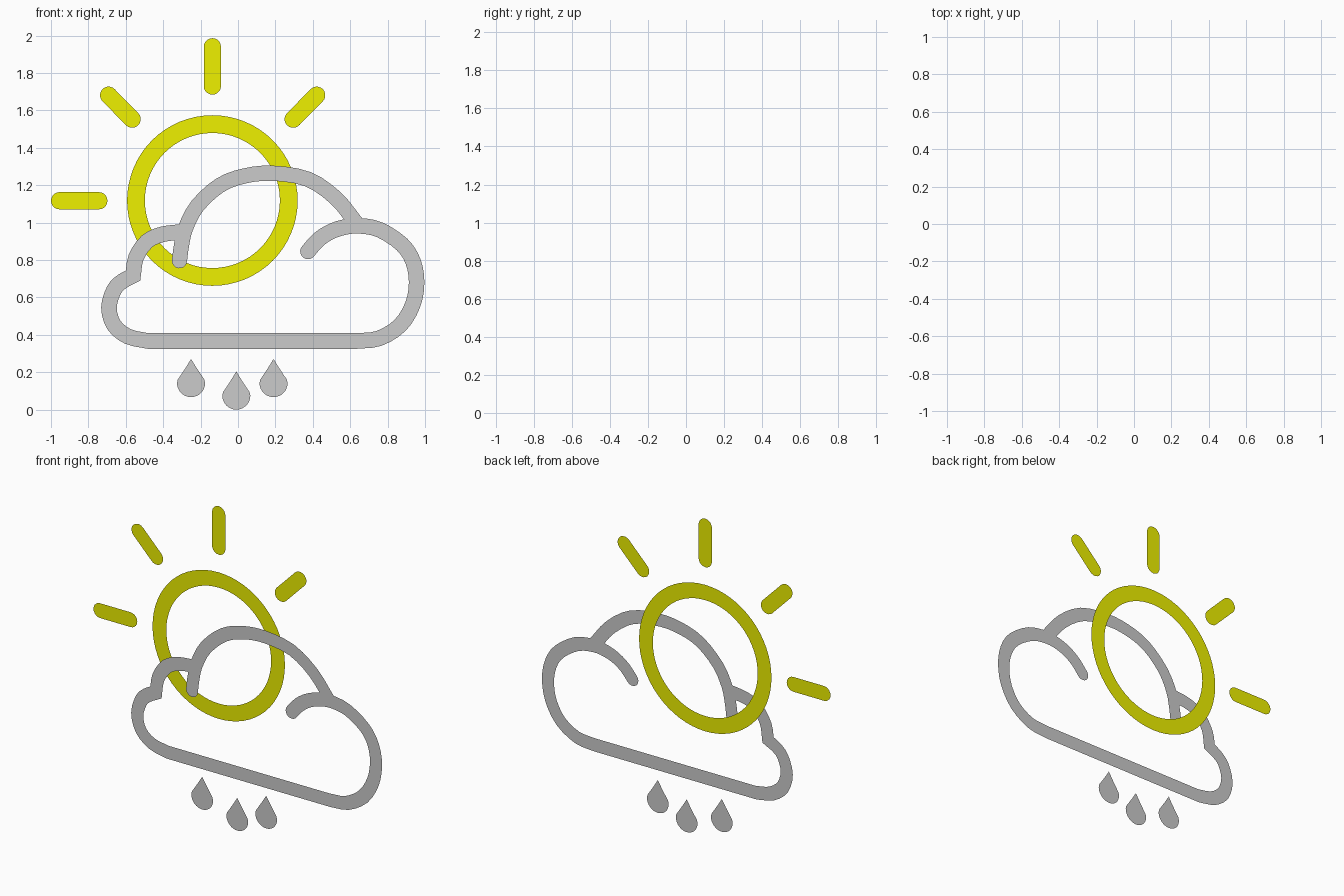
import bpy, bmesh, math
from mathutils import Vector

if "Cube" in bpy.data.objects:
    bpy.data.objects.remove(bpy.data.objects["Cube"])

CLOUD_Y, SUN_Y = -0.006, 0.006   # cloud sits just in front of sun and rain


def material(name, color):
    m = bpy.data.materials.new(name)
    m.diffuse_color = color
    m.use_nodes = True
    m.node_tree.nodes["Principled BSDF"].inputs["Base Color"].default_value = m.diffuse_color
    return m


YELLOW = material("yellow", (0.86, 0.88, 0.0, 1))


def finish(bm, name, mat=None):
    bm.normal_update()
    for f in bm.faces:               # every flat face looks to the front
        if f.normal.y > 0:
            f.normal_flip()
    me = bpy.data.meshes.new(name)
    bm.to_mesh(me)
    bm.free()
    ob = bpy.data.objects.new(name, me)
    bpy.context.collection.objects.link(ob)
    if mat:
        me.materials.append(mat)
    return ob


def smooth(pts, steps=3):
    """Catmull-Rom curve through the points."""
    p = [Vector(q) for q in pts]
    p = [2 * p[0] - p[1]] + p + [2 * p[-1] - p[-2]]
    out = []
    for a, b, c, d in zip(p, p[1:], p[2:], p[3:]):
        for i in range(steps):
            t = i / steps
            out.append(0.5 * (2 * b + (c - a) * t + (2 * a - 5 * b + 4 * c - d) * t * t
                              + (3 * b - a - 3 * c + d) * t ** 3))
    return out + [p[-2]]


def ribbon(name, path, half, y, caps=(True, False), mat=None):
    """Flat mitred strip along a path, with optional round ends."""
    path = [Vector(p) for p in path]
    bm = bmesh.new()
    dirs = [(b - a).normalized() for a, b in zip(path, path[1:])]
    pairs = []
    for i, p in enumerate(path):
        d0, d1 = dirs[max(i - 1, 0)], dirs[min(i, len(dirs) - 1)]
        d = (d0 + d1).normalized()
        off = Vector((-d.y, d.x)) * half / d.dot(d0)
        pairs.append([bm.verts.new((q.x, y, q.y)) for q in (p + off, p - off)])
    for a, b in zip(pairs, pairs[1:]):
        bm.faces.new((a[0], a[1], b[1], b[0]))
    ends = ((path[0], -dirs[0], pairs[0]), (path[-1], dirs[-1], pairs[-1][::-1]))
    for on, (p, d, (first, last)) in zip(caps, ends):
        if on:
            side = Vector((d.y, -d.x)) * half
            arc = []
            for k in range(1, 10):
                a = math.pi * k / 10
                q = p + side * math.cos(a) + d * half * math.sin(a)
                arc.append(bm.verts.new((q.x, y, q.y)))
            bm.faces.new([first] + arc + [last])
    return finish(bm, name, mat)


# Sun ring
CX, CZ = -0.137, 1.118
bm = bmesh.new()
N = 64
rings = [[bm.verts.new((CX + r * math.cos(2 * math.pi * i / N), SUN_Y,
                        CZ + r * math.sin(2 * math.pi * i / N))) for i in range(N)]
         for r in (0.456, 0.361)]
for i in range(N):
    j = (i + 1) % N
    bm.faces.new((rings[0][i], rings[0][j], rings[1][j], rings[1][i]))
finish(bm, "sun_ring", YELLOW)

# Sun rays
for i, (a, b) in enumerate([((-0.954, 1.117), (-0.744, 1.117)),
                            ((-0.692, 1.681), (-0.566, 1.553)),
                            ((CX, 1.94), (CX, 1.73)),
                            ((0.421, 1.681), (0.295, 1.553))]):
    ribbon(f"sun_ray_{i + 1}", [a, b], 0.046, SUN_Y, (True, True), YELLOW)

# Cloud outline: right lobe, flat base, left lobe, small upper-left puff
right_lobe = [(.374, .846), (.425, .904), (.487, .947), (.561, .974), (.647, .983),
              (.759, .961), (.877, .883), (.936, .792), (.955, .68), (.934, .56),
              (.866, .45), (.754, .381), (.636, .367)]
left_lobe = [(-.481, .367), (-.588, .391), (-.663, .452), (-.69, .546),
             (-.663, .64), (-.62, .685), (-.561, .717)]
puff = [(-.561, .717), (-.545, .814), (-.487, .899), (-.406, .937), (-.305, .95)]
ribbon("cloud_outline", smooth(right_lobe) + smooth(left_lobe) + smooth(puff)[1:],
       0.0415, CLOUD_Y)

# Cloud top arch, tucked into the right lobe
arch = [(-.313, .796), (-.303, .873), (-.281, .969), (-.217, 1.09), (-.096, 1.2),
        (.037, 1.25), (.187, 1.264), (.374, 1.232), (.524, 1.13), (.632, 0.998)]
ribbon("cloud_arch", smooth(arch), 0.0405, CLOUD_Y)

# Raindrops: pointed top, round bottom
R = 0.075
for i, (x, z) in enumerate([(-0.251, 0.067), (-0.009, 0.0), (0.19, 0.067)]):
    half = [(0.027, 0.16), (0.056, 0.116), (0.071, 0.094)]
    half += [(R * math.cos(a), R - R * math.sin(a))
             for a in (math.pi / 2 * k / 8 for k in range(8))]
    outline = [(0, 0.204)] + half + [(0, 0)] + [(-u, v) for u, v in reversed(half)]
    bm = bmesh.new()
    bm.faces.new([bm.verts.new((x + u, SUN_Y, z + v)) for u, v in outline])
    finish(bm, f"raindrop_{i + 1}")
